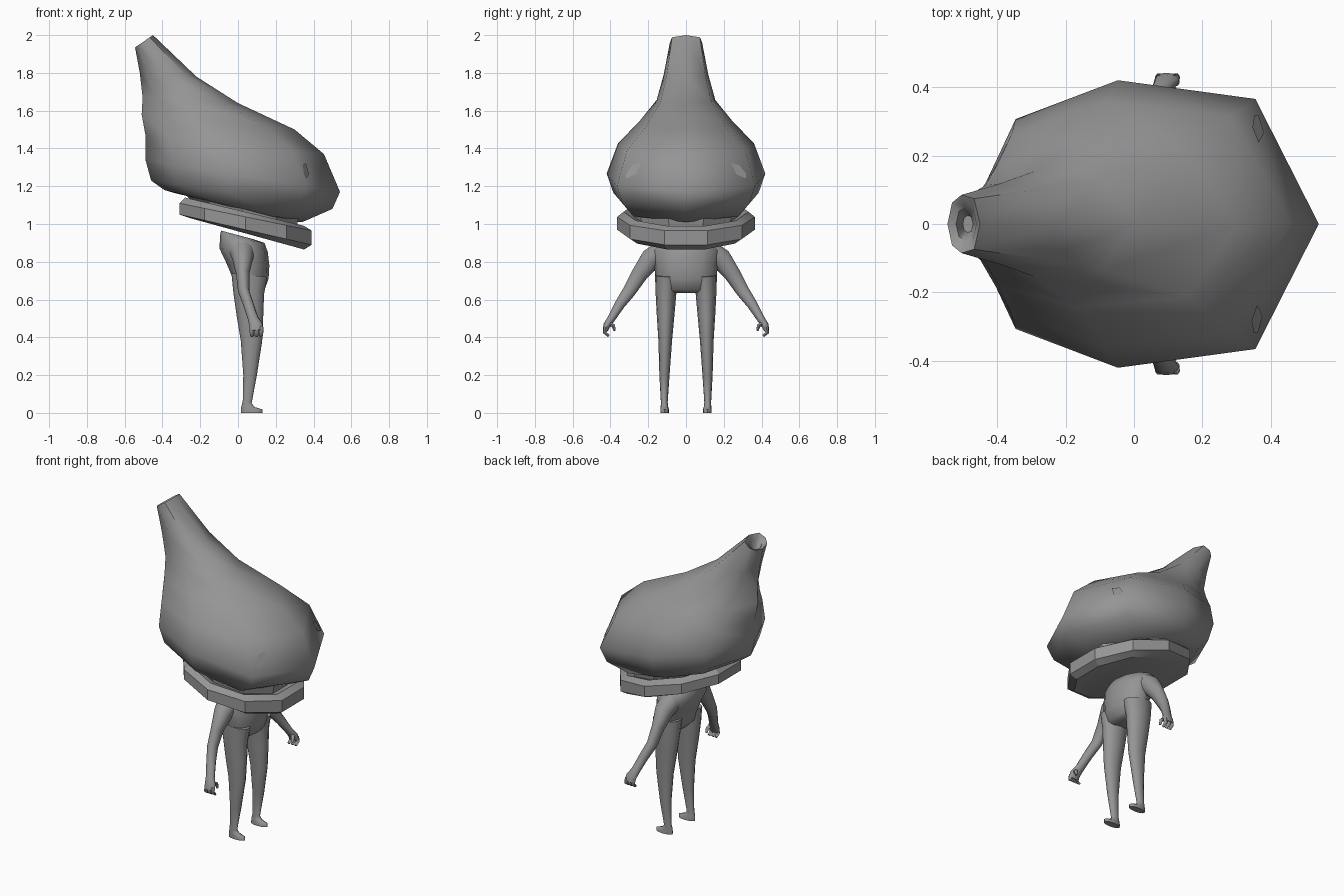
import bpy, bmesh, math
from mathutils import Vector
from mathutils.bvhtree import BVHTree

if "Cube" in bpy.data.objects:
    bpy.data.objects.remove(bpy.data.objects["Cube"])

grey = bpy.data.materials.new("plain_grey")
grey.use_nodes = True
grey.diffuse_color = (0.3, 0.3, 0.3, 1)
grey.node_tree.nodes["Principled BSDF"].inputs["Base Color"].default_value = (0.3, 0.3, 0.3, 1)


def finish(bm, name, angle):
    """Turn a bmesh into a shaded object."""
    bmesh.ops.recalc_face_normals(bm, faces=bm.faces)
    mesh = bpy.data.meshes.new(name)
    bm.to_mesh(mesh)
    bm.free()
    mesh.materials.append(grey)
    ob = bpy.data.objects.new(name, mesh)
    bpy.context.collection.objects.link(ob)
    bpy.ops.object.select_all(action="DESELECT")
    ob.select_set(True)
    bpy.context.view_layer.objects.active = ob
    bpy.ops.object.shade_smooth_by_angle(angle=math.radians(angle))
    return ob


def skin(name, rings, angle=60):
    """Bridge rings of points and cap both ends."""
    bm = bmesh.new()
    loops = [[bm.verts.new(p) for p in ring] for ring in rings]
    n = len(loops[0])
    for a, b in zip(loops, loops[1:]):
        for i in range(n):
            j = (i + 1) % n
            bm.faces.new((a[i], a[j], b[j], b[i]))
    bm.faces.new(loops[0])
    bm.faces.new(loops[-1])
    return finish(bm, name, angle)


def round_outline(n, turn=0.0):
    """Unit outline as (share from back to front, share of half width)."""
    pts = [(math.cos(2 * math.pi * (i + turn) / n), math.sin(2 * math.pi * (i + turn) / n))
           for i in range(n)]
    mx, my = max(p[0] for p in pts), max(p[1] for p in pts)
    return [(0.5 + x / mx / 2, y / my) for x, y in pts]


def loft(name, outline, rows, angle=60, cy=None):
    """Rows: back x, back z, front x, front z, half width, (centre y)."""
    rings = []
    for bx, bz, fx, fz, w, *c in rows:
        y0 = c[0] if c else 0
        rings.append([(bx + t * (fx - bx), y0 + s * w, bz + t * (fz - bz)) for t, s in outline])
    return skin(name, rings, angle)


def tube(name, path, n=8):
    """Path: x, y, z, radius along x, radius across."""
    pts = [Vector(p[:3]) for p in path]
    rings = []
    for i, p in enumerate(path):
        d = (pts[min(i + 1, len(pts) - 1)] - pts[max(i - 1, 0)]).normalized()
        u = (Vector((1, 0, 0)) - d * d.x).normalized()
        v = d.cross(u)
        rings.append([pts[i] + u * p[3] * math.cos(2 * math.pi * k / n)
                      + v * p[4] * math.sin(2 * math.pi * k / n) for k in range(n)])
    return skin(name, rings)


# Head with a swept-back hollow horn
half = [(0.14, 0.73), (0.43, 1), (0.82, 0.87)]
head_outline = [(0, 0)] + half + [(1, 0)] + [(t, -s) for t, s in reversed(half)]
head = loft("head", head_outline, [
    (-0.34, 1.165, 0.30, 1.01, 0.28),
    (-0.39, 1.18, 0.34, 1.01, 0.32),
    (-0.46, 1.23, 0.50, 1.08, 0.385),
    (-0.49, 1.34, 0.54, 1.17, 0.42),
    (-0.49, 1.47, 0.455, 1.37, 0.36),
    (-0.51, 1.58, 0.30, 1.50, 0.245),
    (-0.505, 1.67, 0.00, 1.64, 0.155),
    (-0.52, 1.80, -0.22, 1.78, 0.118),
    (-0.545, 1.935, -0.45, 2.00, 0.085),
    (-0.52, 1.93, -0.46, 1.97, 0.05),
    (-0.50, 1.87, -0.47, 1.88, 0.025)], 55)

# Narrow slanted eyes laid on the face
bvh = BVHTree.FromObject(head, bpy.context.evaluated_depsgraph_get())
for side, label in ((1, "left"), (-1, "right")):
    bm = bmesh.new()
    verts = []
    for y, z in ((0.235, 1.32), (0.28, 1.31), (0.315, 1.265), (0.315, 1.24), (0.265, 1.26)):
        hit, normal, _, _ = bvh.ray_cast(Vector((2, side * y, z)), Vector((-1, 0, 0)))
        verts.append(bm.verts.new(hit + normal * 0.005))
    bm.faces.new(verts)
    eye = finish(bm, label + "_eye", 30)
    if eye.data.polygons[0].normal.x < 0:
        eye.data.flip_normals()

# Tilted brim and neck band
loft("brim", round_outline(10, 0.5), [
    (-0.25, 1.03, 0.35, 0.865, 0.32),
    (-0.31, 1.05, 0.39, 0.89, 0.365),
    (-0.31, 1.11, 0.39, 0.965, 0.365),
    (-0.28, 1.14, 0.35, 0.99, 0.33),
    (-0.25, 1.125, 0.31, 0.98, 0.29),
    (-0.30, 1.18, 0.32, 1.03, 0.30)], 25)

# Torso
disc = round_outline(12)
loft("torso", disc, [
    (-0.09, 0.965, 0.08, 0.92, 0.10),
    (-0.095, 0.94, 0.14, 0.90, 0.155),
    (-0.098, 0.87, 0.158, 0.85, 0.185),
    (-0.06, 0.79, 0.166, 0.78, 0.168),
    (-0.035, 0.73, 0.162, 0.71, 0.163),
    (-0.02, 0.67, 0.14, 0.65, 0.15),
    (0.01, 0.64, 0.11, 0.635, 0.11)])

for side, label in ((1, "left"), (-1, "right")):
    # Leg and foot
    loft(label + "_leg", disc, [
        (-0.035, 0.74, 0.155, 0.72, 0.062, side * 0.102),
        (-0.025, 0.64, 0.138, 0.63, 0.055, side * 0.106),
        (-0.008, 0.52, 0.134, 0.52, 0.047, side * 0.108),
        (0.015, 0.38, 0.128, 0.38, 0.036, side * 0.11),
        (0.028, 0.20, 0.10, 0.20, 0.027, side * 0.114),
        (0.025, 0.06, 0.072, 0.05, 0.018, side * 0.115),
        (0.018, 0.035, 0.09, 0.03, 0.02, side * 0.114),
        (0.015, 0.018, 0.13, 0.018, 0.023, side * 0.113),
        (0.015, 0.0, 0.13, 0.0, 0.023, side * 0.113)])
    # Arm and palm
    tube(label + "_arm", [(x, side * y, z, a, b) for x, y, z, a, b in (
        (0.02, 0.12, 0.86, 0.07, 0.06),
        (0.025, 0.185, 0.815, 0.055, 0.06),
        (0.025, 0.245, 0.735, 0.035, 0.046),
        (0.03, 0.30, 0.645, 0.030, 0.037),
        (0.055, 0.35, 0.575, 0.028, 0.029),
        (0.08, 0.395, 0.50, 0.028, 0.022),
        (0.095, 0.418, 0.465, 0.036, 0.02),
        (0.098, 0.428, 0.435, 0.036, 0.014))], 10)
    # Curled fingers and thumb
    for name, x in (("front", 0.122), ("middle", 0.098), ("back", 0.074)):
        tube(label + "_" + name + "_finger", [
            (x, side * 0.424, 0.455, 0.012, 0.013),
            (x, side * 0.431, 0.425, 0.012, 0.011),
            (x, side * 0.408, 0.407, 0.01, 0.008)], 6)
    tube(label + "_thumb", [
        (0.105, side * 0.408, 0.475, 0.012, 0.012),
        (0.118, side * 0.385, 0.462, 0.012, 0.011),
        (0.12, side * 0.378, 0.435, 0.008, 0.007)], 6)
